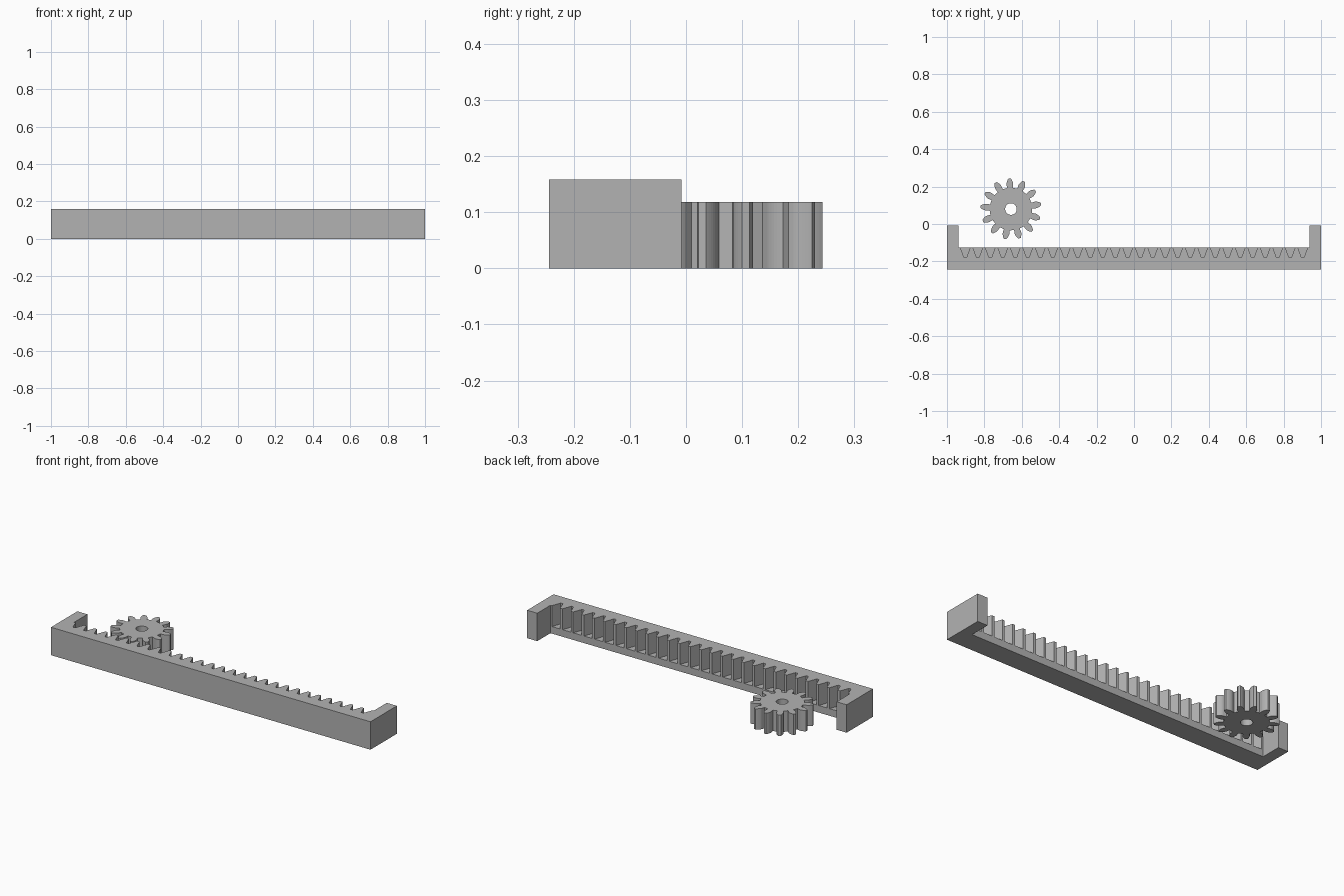
import bpy, bmesh, math

cube = bpy.data.objects.get("Cube")
if cube:
    bpy.data.objects.remove(cube, do_unlink=True)

# One flat grey for everything
grey = bpy.data.materials.new("grey")
grey.use_nodes = True
colour = (0.45, 0.45, 0.45, 1)
grey.diffuse_color = colour
grey.node_tree.nodes["Principled BSDF"].inputs["Base Color"].default_value = colour


def prism(name, outline, z0, z1):
    """Extrude a closed counter-clockwise outline from z0 to z1."""
    bm = bmesh.new()
    base = bm.faces.new([bm.verts.new((x, y, z0)) for x, y in outline])
    top = bmesh.ops.extrude_face_region(bm, geom=[base])["geom"]
    verts = [v for v in top if isinstance(v, bmesh.types.BMVert)]
    bmesh.ops.translate(bm, verts=verts, vec=(0, 0, z1 - z0))
    bmesh.ops.recalc_face_normals(bm, faces=bm.faces)
    mesh = bpy.data.meshes.new(name)
    bm.to_mesh(mesh)
    bm.free()
    mesh.materials.append(grey)
    obj = bpy.data.objects.new(name, mesh)
    bpy.context.collection.objects.link(obj)
    return obj


FRONT, ARM_END, TIP, ROOT = -0.244, -0.008, -0.126, -0.178
INNER, LEDGE, GEAR_H, TALL = 0.937, 0.04, 0.118, 0.158

# Ledge: plain bracket outline under the teeth
ends = [(-INNER, ARM_END), (-1, ARM_END), (-1, FRONT),
        (1, FRONT), (1, ARM_END), (INNER, ARM_END)]
prism("rack_ledge", ends + [(INNER, TIP), (-INNER, TIP)], 0, LEDGE)

# Toothed rack: same bracket with tapered notches along its back edge
VALLEYS, REACH = 28, 0.902
OPEN, FLOOR = 0.026, 0.007
pitch = 2 * REACH / (VALLEYS - 1)
notches = []
for i in range(VALLEYS):
    x = REACH - i * pitch
    notches += [(x + OPEN, TIP), (x + FLOOR, ROOT), (x - FLOOR, ROOT), (x - OPEN, TIP)]
prism("toothed_rack", ends + [(INNER, TIP)] + notches + [(-INNER, TIP)], LEDGE, TALL)

# Pinion: involute teeth with a round bore
TEETH, OUTER, PHASE = 13, 0.163, math.radians(92.5)
module = OUTER / (TEETH / 2 + 1)
pitch_r = module * TEETH / 2
base_r = pitch_r * math.cos(math.radians(20))
root_r = pitch_r - 1.25 * module


def involute(r):
    a = math.acos(min(1, base_r / r))
    return math.tan(a) - a


def half_angle(r):
    return math.pi / (2 * TEETH) + involute(pitch_r) - involute(max(r, base_r))


STEPS = 6
radii = [root_r] + [base_r + (OUTER - base_r) * i / STEPS for i in range(STEPS + 1)]
cx, cy = -0.658, 0.08
outline = []
for t in range(TEETH):
    mid = PHASE + t * math.tau / TEETH
    flank = [(r, half_angle(r)) for r in radii]
    for r, a in [(r, -a) for r, a in flank] + flank[::-1]:
        outline.append((cx + r * math.cos(mid + a), cy + r * math.sin(mid + a)))
gear = prism("pinion_gear", outline, 0, GEAR_H)

# Bore cutter
bore = [(cx + 0.031 * math.cos(i * math.tau / 32), cy + 0.031 * math.sin(i * math.tau / 32))
        for i in range(32)]
cutter = prism("bore_cutter", bore, -0.1, 0.3)
cutter.hide_render = True
cutter.hide_viewport = True
cut = gear.modifiers.new("bore", 'BOOLEAN')
cut.object = cutter
cut.solver = 'EXACT'
